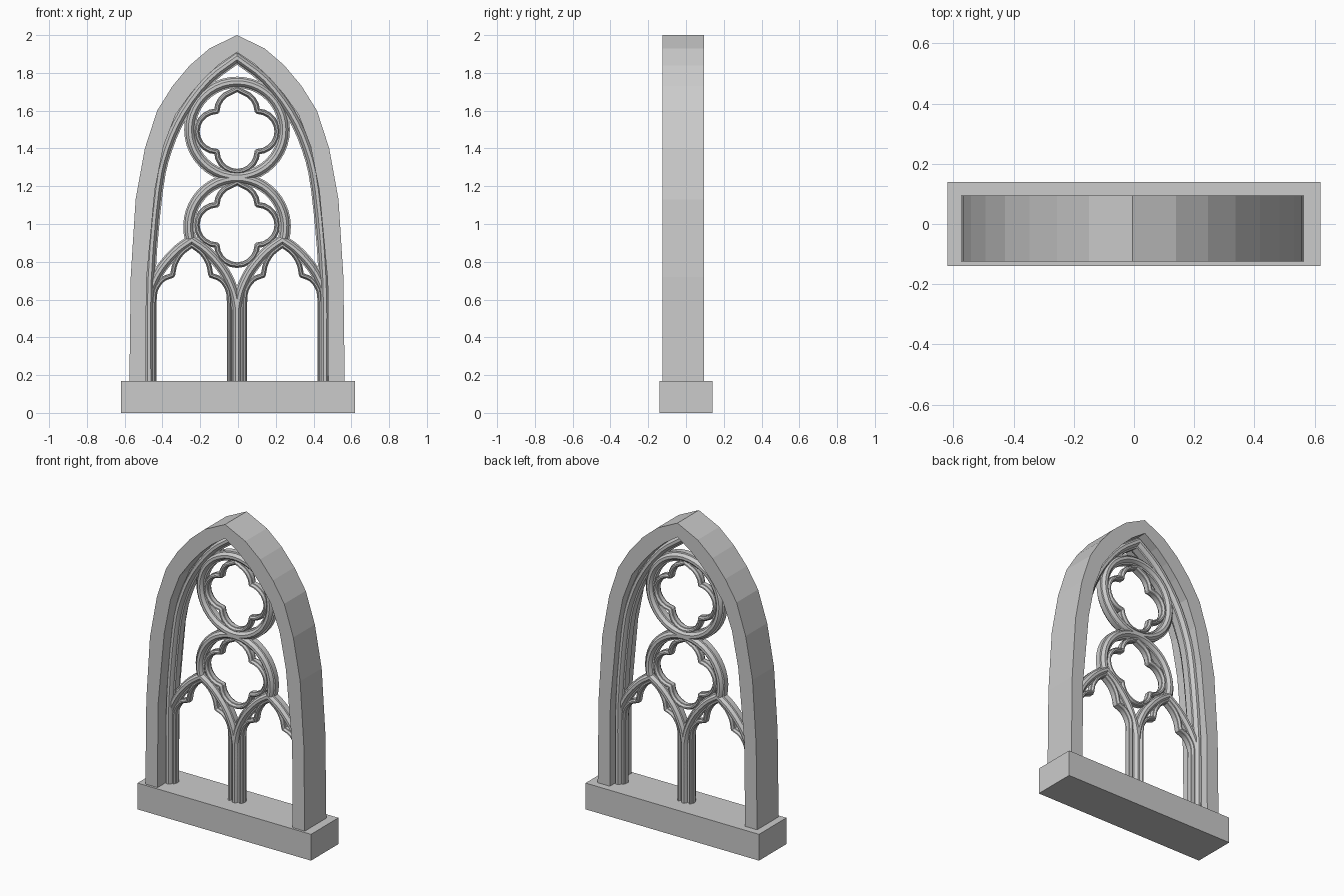
import bpy, bmesh, math
from mathutils import Vector

if "Cube" in bpy.data.objects:
    bpy.data.objects.remove(bpy.data.objects["Cube"])

stone = bpy.data.materials.new("grey stone")
stone.diffuse_color = (0.6, 0.6, 0.6, 1)
stone.use_nodes = True
stone.node_tree.nodes["Principled BSDF"].inputs["Base Color"].default_value = stone.diffuse_color
CX = -0.005  # axis of the arch


def finish(bm, name, smooth=None):
    bmesh.ops.recalc_face_normals(bm, faces=bm.faces)
    me = bpy.data.meshes.new(name)
    bm.to_mesh(me)
    bm.free()
    ob = bpy.data.objects.new(name, me)
    bpy.context.collection.objects.link(ob)
    me.materials.append(stone)
    if smooth:
        bpy.ops.object.select_all(action='DESELECT')
        ob.select_set(True)
        bpy.context.view_layer.objects.active = ob
        bpy.ops.object.shade_smooth_by_angle(angle=math.radians(smooth))
    return ob


def section(w, d):
    """Stepped moulding: thin outer fillets with a raised central rib."""
    q = [(.5, .45), (.36, .5), (.28, .8), (.14, 1)]
    top = [(u * w, v * d) for u, v in q]
    top += [(-u, v) for u, v in reversed(top)]
    return top + [(u, -v) for u, v in reversed(top)]


def sweep(name, path, w, d, closed=False):
    """Sweep the moulding along a mitred path in the x-z plane."""
    pts = [Vector(p) for p in path]
    n, bm, rings = len(pts), bmesh.new(), []
    sec = section(w, d)
    for i, p in enumerate(pts):
        a = pts[i - 1] if (i or closed) else None
        b = pts[(i + 1) % n] if (i < n - 1 or closed) else None
        t1 = (p - a).normalized() if a else (b - p).normalized()
        t2 = (b - p).normalized() if b else t1
        n1, n2 = Vector((-t1.y, t1.x)), Vector((-t2.y, t2.x))
        m = n1 + n2
        m = m.normalized() if m.length > 1e-4 else n1
        m = m / max(m.dot(n1), .6)
        rings.append([bm.verts.new((p.x + m.x * u, v, p.y + m.y * u)) for u, v in sec])
    k = len(sec)
    for i in range(n if closed else n - 1):
        r, s = rings[i], rings[(i + 1) % n]
        for j in range(k):
            bm.faces.new((r[j], r[(j + 1) % k], s[(j + 1) % k], s[j]))
    if not closed:
        bm.faces.new(rings[0])
        bm.faces.new(rings[-1])
    return finish(bm, name, 30)


def mirrored(half, cx):
    """Half path from right foot to apex (on the axis), mirrored to the left."""
    return [(cx + x, z) for x, z in half] + [(cx - x, z) for x, z in reversed(half[:-1])]


def spline(p, steps=3):
    """Catmull-Rom smoothing of a short path."""
    q = [Vector(v) for v in p]
    q = [2 * q[0] - q[1]] + q + [2 * q[-1] - q[-2]]
    out = []
    for i in range(1, len(q) - 2):
        a, b, c, d = q[i - 1:i + 3]
        for s in range(steps):
            t = s / steps
            out.append(.5 * (2 * b + (c - a) * t + (2 * a - 5 * b + 4 * c - d) * t * t
                             + (3 * b - a - 3 * c + d) * t ** 3))
    return [tuple(v) for v in out] + [tuple(p[-1])]


def arc(cx, cz, r, a0, a1, n):
    return [(cx + r * math.cos(math.radians(a0 + (a1 - a0) * i / n)),
             cz + r * math.sin(math.radians(a0 + (a1 - a0) * i / n))) for i in range(n + 1)]


# sill block
bm = bmesh.new()
bmesh.ops.create_cube(bm, size=1)
for v in bm.verts:
    v.co = (v.co.x * 1.24, v.co.y * .28, (v.co.z + .5) * .17)
finish(bm, "sill")

# outer pointed frame, faceted
outer = [(.57, .16), (.563, .72), (.537, 1.13), (.488, 1.40), (.423, 1.60),
         (.342, 1.73), (.25, 1.84), (.145, 1.93), (0, 2.0)]
inner = [(.483, .16), (.48, .70), (.435, 1.18), (.39, 1.41), (.325, 1.58),
         (.245, 1.69), (.175, 1.77), (.095, 1.845), (0, 1.91)]
o, i_ = mirrored(outer, CX), mirrored(inner, CX)
bm = bmesh.new()
rows = [[bm.verts.new((x, y, z)) for x, z in prof]
        for prof, y in ((o, -.125), (o, .095), (i_, .095), (i_, -.125))]
for a in range(4):
    r, s = rows[a], rows[(a + 1) % 4]
    for k in range(len(r) - 1):
        bm.faces.new((r[k], r[k + 1], s[k + 1], s[k]))
for e in (0, -1):
    bm.faces.new([r[e] for r in rows])
finish(bm, "outer_frame")

# moulding lining the frame
lining = [(.465, .16), (.463, .70), (.422, 1.18), (.372, 1.40), (.285, 1.59),
          (.15, 1.765), (0, 1.88)]
sweep("frame_moulding", mirrored(spline(lining), CX), .06, .05)

# round windows: full upper ring, lower ring resting on the lancets
sweep("upper_ring", arc(CX, 1.5, .25, 0, 360, 40)[:-1], .06, .04, True)
sweep("lower_ring", arc(CX, .985, .255, -14, 194, 26), .06, .04)


def quatrefoil(name, cz):
    """Four round lobes meeting in cusps, the upright ones slightly pointed."""
    path = []
    for k in range(4):
        a = 90 * k
        ca, sa = math.cos(math.radians(a)), math.sin(math.radians(a))
        lobe = arc(.106 * ca, .106 * sa, .107, a - 88, a + 88, 10)
        if k == 1:
            lobe[5] = (0, lobe[5][1] + .012)
        path += [(CX + x, cz + z) for x, z in lobe]
    sweep(name, path, .03, .03, True)


quatrefoil("upper_quatrefoil", 1.49)
quatrefoil("lower_quatrefoil", .995)

# paired lancets with cusped heads, sharing the centre mullion
lancet = [(.24, .16), (.24, .55), (.222, .64), (.18, .735), (.125, .81), (.065, .87), (0, .915)]
low_foil = spline([(.2, .58), (.192, .65), (.155, .705), (.103, .728)])
high_foil = spline([(.1, .735), (.088, .79), (.055, .845), (0, .888)])
for side, sx in (("left", -1), ("right", 1)):
    cx = CX + sx * .24
    sweep(side + "_lancet", mirrored([lancet[0]] + spline(lancet[1:]), cx), .056, .04)
    sweep(side + "_cusped_head", mirrored([(.2, .16)] + low_foil + high_foil, cx), .027, .03)
